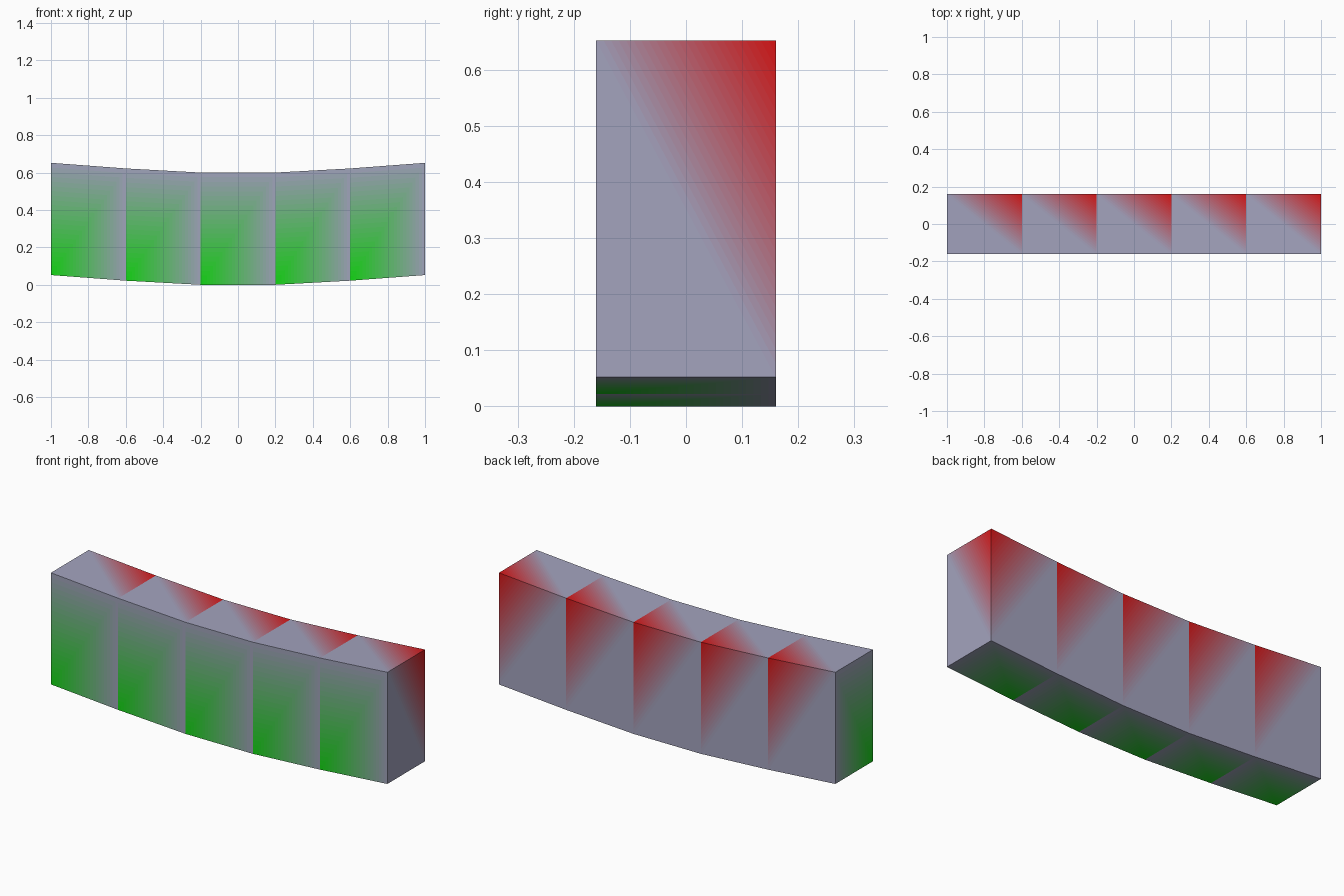
import bpy
import bmesh
from mathutils import Color, Vector

if "Cube" in bpy.data.objects:
    bpy.data.objects.remove(bpy.data.objects["Cube"])

HALF_DEPTH = 0.16
HEIGHT = 0.6
BANDS = 24
# underside profile of the sagging beam: x, z
STATIONS = [(-1, 0.052), (-0.6, 0.022), (-0.2, 0), (0.2, 0), (0.6, 0.022), (1, 0.052)]
# colours as seen on screen
GREY, GREEN, RED = Vector((0.64, 0.64, 0.745)), Vector((0.06, 0.86, 0.06)), Vector((0.86, 0.06, 0.06))


def material(name, colour):
    mat = bpy.data.materials.new(name)
    mat.diffuse_color = (*Color(colour).from_srgb_to_scene_linear(), 1)
    mat.use_nodes = True
    mat.node_tree.nodes["Principled BSDF"].inputs["Base Color"].default_value = mat.diffuse_color
    return mat


# grey, then the green and red fades in steps
MATERIALS = [material("grey", GREY)]
for name, tint in (("green", GREEN), ("red", RED)):
    MATERIALS += [material(f"{name}_fade_{i}", tint.lerp(GREY, (i + 0.5) / BANDS))
                  for i in range(BANDS)]


def add_face(bm, points, slot):
    bm.faces.new([bm.verts.new(p) for p in points]).material_index = slot


def fade_triangle(bm, c, a, b, first_slot):
    """Triangle in bands parallel to ab, fading from the tinted corner c."""
    for i in range(BANDS):
        t, u = i / BANDS, (i + 1) / BANDS
        points = [c.lerp(a, t), c.lerp(a, u), c.lerp(b, u), c.lerp(b, t)]
        add_face(bm, points if i else points[:3], first_slot + i)


def beam_segment(name, left, right):
    """Sheared block between two stations, green at one corner and red at the opposite one."""
    v = [Vector((x, y, z + h)) for x, z in (left, right)
         for y in (-HALF_DEPTH, HALF_DEPTH) for h in (0, HEIGHT)]
    bm = bmesh.new()
    # front, underside and left end: green spreads over both halves
    for a, d, b in ((4, 5, 1), (4, 6, 2), (1, 3, 2)):
        fade_triangle(bm, v[0], v[a], v[d], 1)
        fade_triangle(bm, v[0], v[d], v[b], 1)
    # back, top and right end: red on one half, plain grey on the other
    for a, d, b in ((3, 2, 6), (3, 1, 5), (6, 4, 5)):
        fade_triangle(bm, v[7], v[a], v[b], 1 + BANDS)
        add_face(bm, (v[a], v[d], v[b]), 0)
    bmesh.ops.remove_doubles(bm, verts=bm.verts, dist=1e-5)
    bmesh.ops.recalc_face_normals(bm, faces=bm.faces)
    mesh = bpy.data.meshes.new(name)
    bm.to_mesh(mesh)
    bm.free()
    for mat in MATERIALS:
        mesh.materials.append(mat)
    bpy.context.collection.objects.link(bpy.data.objects.new(name, mesh))


# five blocks end to end along the curve
for n, (left, right) in enumerate(zip(STATIONS, STATIONS[1:]), 1):
    beam_segment(f"beam_segment_{n}", left, right)
